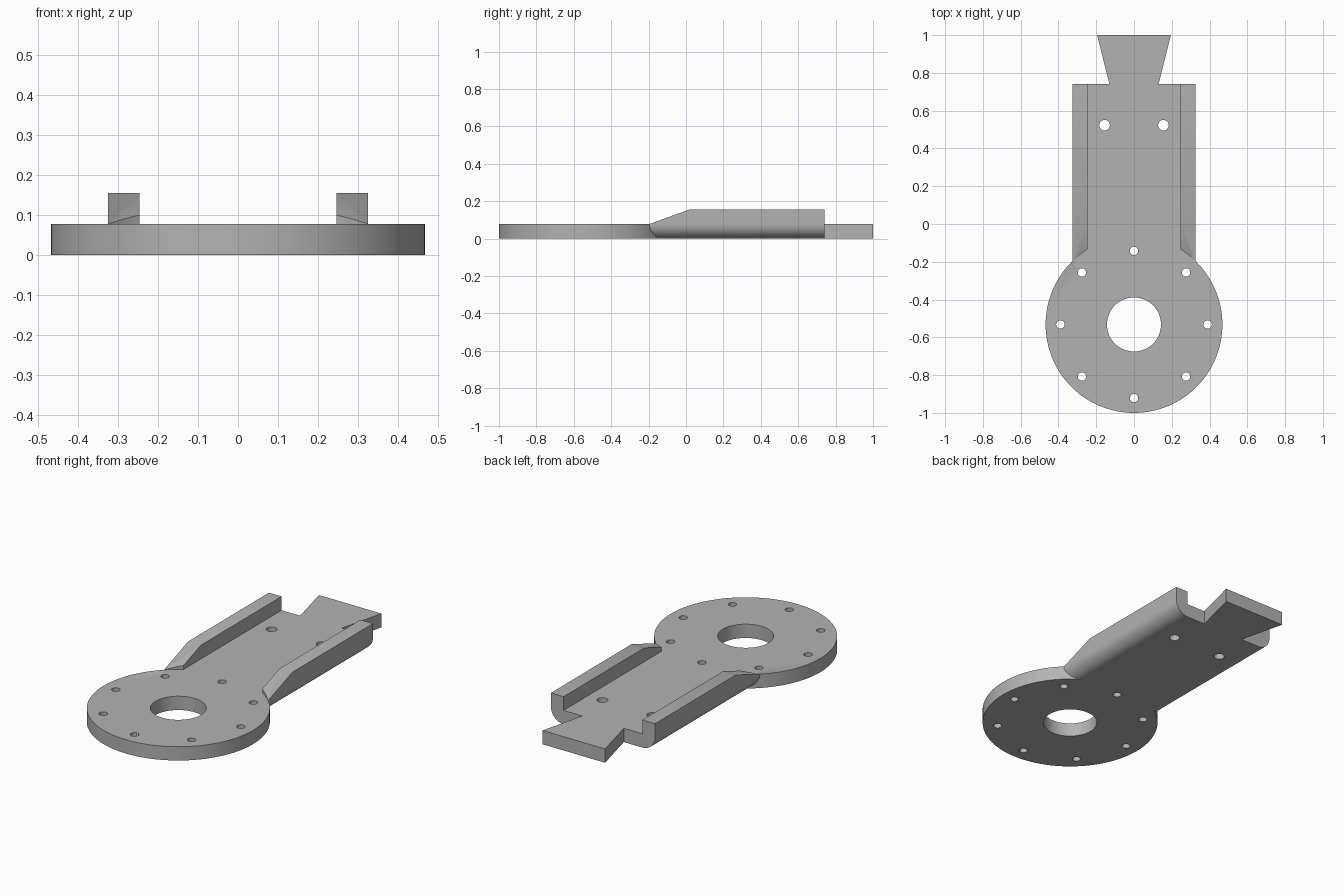
import bpy
import bmesh
from math import sin, cos, pi, radians
from mathutils import Matrix, Vector

if "Cube" in bpy.data.objects:
    bpy.data.objects.remove(bpy.data.objects["Cube"], do_unlink=True)

THICK, WALL_TOP = 0.078, 0.156      # plate thickness, side wall height
HALF, INNER = 0.325, 0.246          # outer and inner half width of the channel
DISC_Y, DISC_R = -0.532, 0.468
BACK = 0.74                         # rear end of the channel

grey = bpy.data.materials.new("plain grey")
grey.use_nodes = True
colour = (0.45, 0.45, 0.45, 1)
grey.diffuse_color = colour
grey.node_tree.nodes["Principled BSDF"].inputs["Base Color"].default_value = colour


def to_object(name, bm):
    bmesh.ops.recalc_face_normals(bm, faces=bm.faces)
    mesh = bpy.data.meshes.new(name)
    bm.to_mesh(mesh)
    bm.free()
    mesh.materials.append(grey)
    obj = bpy.data.objects.new(name, mesh)
    bpy.context.collection.objects.link(obj)
    return obj


def prism(points, direction):
    """Extrude a closed outline along a direction."""
    bm = bmesh.new()
    face = bm.faces.new([bm.verts.new(p) for p in points])
    moved = bmesh.ops.extrude_face_region(bm, geom=[face], use_keep_orig=True)["geom"]
    verts = [v for v in moved if isinstance(v, bmesh.types.BMVert)]
    bmesh.ops.translate(bm, verts=verts, vec=direction)
    return bm


def cylinder(name, x, y, radius, low, high, sides):
    bm = bmesh.new()
    bmesh.ops.create_cone(bm, cap_ends=True, segments=sides, radius1=radius,
                          radius2=radius, depth=high - low,
                          matrix=Matrix.Translation((x, y, (low + high) / 2)))
    return to_object(name, bm)


def combine(target, tool, operation):
    """Apply a boolean with the tool, then remove the tool."""
    mod = target.modifiers.new(operation.lower(), 'BOOLEAN')
    mod.operation, mod.object, mod.solver = operation, tool, 'EXACT'
    bpy.context.view_layer.objects.active = target
    bpy.ops.object.modifier_apply(modifier=mod.name)
    bpy.data.objects.remove(tool, do_unlink=True)


# Channel: U section with rounded lower outer corners
round_r = HALF - INNER
right_half = [(INNER + round_r * sin(a), THICK - THICK * cos(a))
              for a in (radians(7.5 * i) for i in range(13))]
right_half += [(HALF, WALL_TOP), (INNER, WALL_TOP), (INNER, THICK)]
section = right_half + [(-x, z) for x, z in reversed(right_half)]
bm = prism([(x, -0.4, z) for x, z in section], (0, BACK + 0.4, 0))

# Sloping front ends of the walls
start, end = Vector((0, -0.196, THICK)), Vector((0, 0.02, WALL_TOP))
slope = end - start
cut = bmesh.ops.bisect_plane(bm, geom=bm.verts[:] + bm.edges[:] + bm.faces[:],
                             plane_co=start, plane_no=(0, -slope.z, slope.y),
                             clear_outer=True)
bmesh.ops.holes_fill(bm, edges=[e for e in bm.edges if e.is_boundary])
bracket = to_object("mounting_bracket", bm)

# Clear the walls over the disc, then add the disc
combine(bracket, cylinder("wall_cutter", 0, DISC_Y, DISC_R - 0.0005, 0.04, 0.4, 128), 'DIFFERENCE')
combine(bracket, cylinder("disc", 0, DISC_Y, DISC_R, 0, THICK, 128), 'UNION')

# Flared tail
tail = [(-0.13, 0.6, 0), (0.13, 0.6, 0), (0.13, BACK, 0),
        (0.195, 1, 0), (-0.195, 1, 0), (-0.13, BACK, 0)]
combine(bracket, to_object("tail", prism(tail, (0, 0, THICK))), 'UNION')

# Centre bore, ring of bolt holes and two rear holes
holes = [(0, DISC_Y, 0.143, 64)]
holes += [(0.39 * cos(i * pi / 4), DISC_Y + 0.39 * sin(i * pi / 4), 0.022, 24) for i in range(8)]
holes += [(side * 0.156, 0.523, 0.028, 24) for side in (-1, 1)]
for x, y, radius, sides in holes:
    combine(bracket, cylinder("hole_cutter", x, y, radius, -0.1, 0.3, sides), 'DIFFERENCE')

# Smooth round surfaces, keep edges crisp
bpy.ops.object.select_all(action='DESELECT')
bracket.select_set(True)
bpy.context.view_layer.objects.active = bracket
bpy.ops.object.shade_smooth_by_angle(angle=radians(25))
